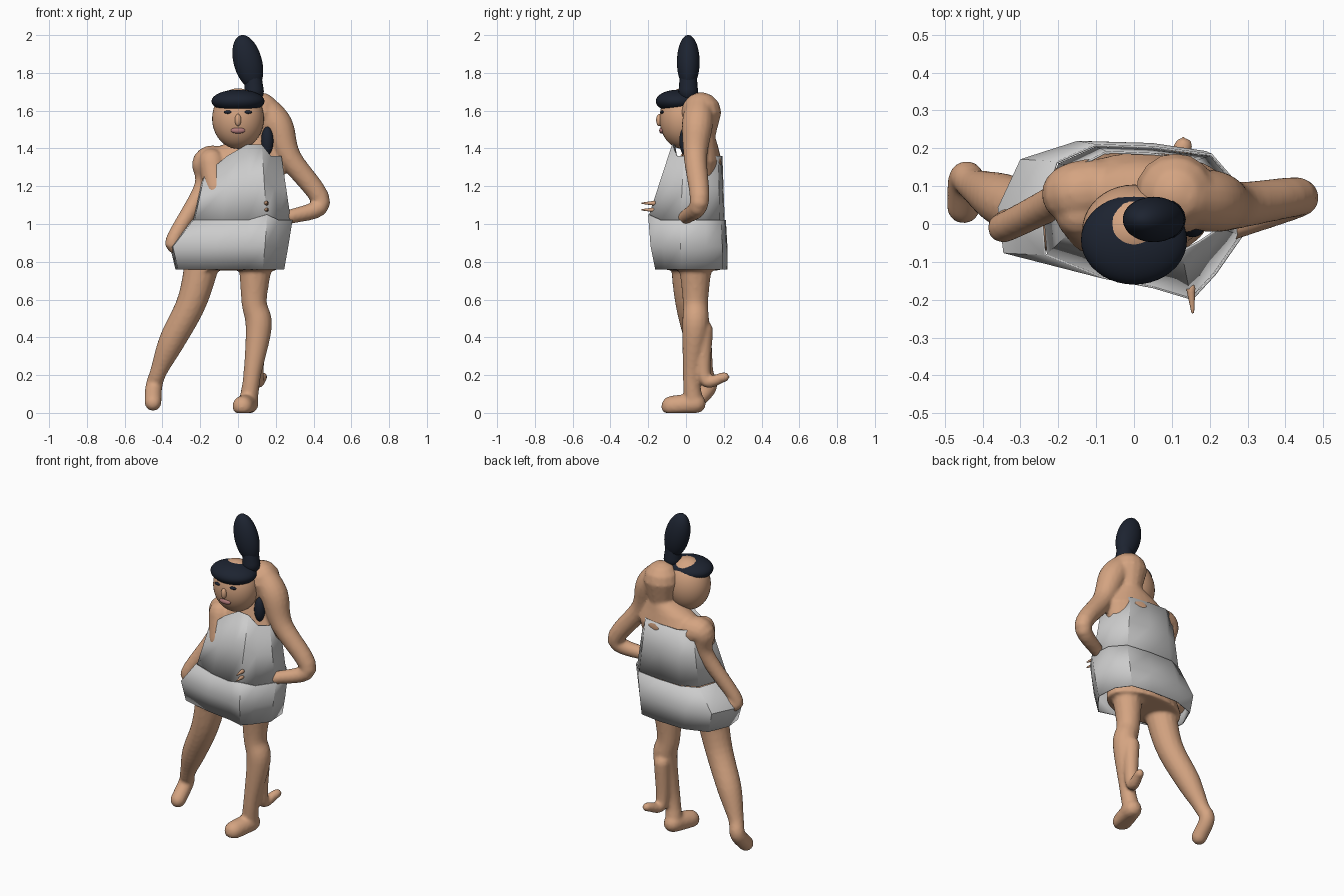
import bpy, bmesh, math
from mathutils import Vector

if "Cube" in bpy.data.objects:
    bpy.data.objects.remove(bpy.data.objects["Cube"])


def material(name, rgb):
    m = bpy.data.materials.new(name)
    m.diffuse_color = (*rgb, 1)
    m.use_nodes = True
    m.node_tree.nodes["Principled BSDF"].inputs["Base Color"].default_value = m.diffuse_color
    return m


SKIN = material("skin", (0.66, 0.37, 0.22))
HAIR = material("dark_hair", (0.012, 0.017, 0.03))
LIPS = material("lips", (0.45, 0.2, 0.2))


def make(name, bm, mat=None, angle=60):
    bmesh.ops.recalc_face_normals(bm, faces=bm.faces)
    me = bpy.data.meshes.new(name)
    bm.to_mesh(me)
    bm.free()
    ob = bpy.data.objects.new(name, me)
    bpy.context.collection.objects.link(ob)
    if mat:
        me.materials.append(mat)
    bpy.ops.object.select_all(action='DESELECT')
    ob.select_set(True)
    bpy.context.view_layer.objects.active = ob
    bpy.ops.object.shade_smooth_by_angle(angle=math.radians(angle))
    return ob


def loft(bm, rings, caps=True):
    rows = [[bm.verts.new(p) for p in ring] for ring in rings]
    n = len(rows[0])
    for a, b in zip(rows, rows[1:]):
        for i in range(n):
            j = (i + 1) % n
            bm.faces.new((a[i], a[j], b[j], b[i]))
    if caps:
        bm.faces.new(rows[0][::-1])
        bm.faces.new(rows[-1])


def limb(bm, *pts, n=16, steps=6):
    """Round-ended limb through a few (x, y, z, radius) points."""
    P = [Vector(p) for p in pts]
    P = [2 * P[0] - P[1]] + P + [2 * P[-1] - P[-2]]
    S = []
    for a, b, c, d in zip(P, P[1:], P[2:], P[3:]):
        for k in range(steps):
            t = k / steps
            S.append(0.5 * (2 * b + (c - a) * t + (2 * a - 5 * b + 4 * c - d) * t * t
                            + (3 * b - 3 * c + d - a) * t ** 3))
    S.append(P[-2])
    pos, rad = [s.to_3d() for s in S], [s[3] for s in S]
    t0, t1 = (pos[1] - pos[0]).normalized(), (pos[-1] - pos[-2]).normalized()
    arc = [math.radians(a) for a in (80, 55, 28)]
    p0, r0, p1, r1 = pos[0], rad[0], pos[-1], rad[-1]
    pos = [p0 - t0 * r0 * math.sin(a) for a in arc] + pos + [p1 + t1 * r1 * math.sin(a) for a in arc[::-1]]
    rad = [r0 * math.cos(a) for a in arc] + rad + [r1 * math.cos(a) for a in arc[::-1]]
    q, prev, rings = t0.to_track_quat('Z', 'Y'), t0, []
    for i, (p, r) in enumerate(zip(pos, rad)):
        t = (pos[min(i + 1, len(pos) - 1)] - pos[max(i - 1, 0)]).normalized()
        q = prev.rotation_difference(t) @ q
        prev = t
        angles = [2 * math.pi * k / n for k in range(n)]
        rings.append([p + q @ Vector((r * math.cos(a), r * math.sin(a), 0)) for a in angles])
    loft(bm, rings)


def ball(name, loc, scale, mat, tilt=0):
    bpy.ops.mesh.primitive_uv_sphere_add(segments=40, ring_count=24, radius=1, location=loc,
                                         rotation=(0, math.radians(tilt), 0))
    ob = bpy.context.object
    ob.name, ob.scale = name, scale
    ob.data.materials.append(mat)
    bpy.ops.object.shade_smooth()


# Body: elliptical torso rings (x, y, z, half width, half depth)
bm = bmesh.new()
torso = [(-.04, .04, .755, .25, .15), (.01, .04, 1.05, .19, .12), (.03, .08, 1.33, .23, .11),
         (.06, .08, 1.41, .16, .09), (.11, .08, 1.48, .07, .07)]
turn = [k * math.pi / 12 for k in range(24)]
loft(bm, [[(x + w * math.cos(a), y + d * math.sin(a), z) for a in turn] for x, y, z, w, d in torso])

# Rear head mass, and the sweep from it down into the bent arm
limb(bm, (.11, .08, 1.5, .085), (.11, .08, 1.59, .108))
limb(bm, (.13, .07, 1.62, .075), (.21, .06, 1.52, .082), (.275, .05, 1.35, .062), (.44, .07, 1.11, .05),
     (.25, -.01, 1.03, .036))
# Hanging arm and the chest beside the bodice
limb(bm, (-.1, .09, 1.33, .085), (-.165, .08, 1.32, .08), (-.185, .07, 1.19, .05), (-.345, -.01, .91, .04),
     (-.29, .03, .89, .04))
limb(bm, (-.14, .03, 1.33, .07), (-.11, -.01, 1.18, .07))
# Outer leg with lifted heel
limb(bm, (-.17, .01, .88, .1), (-.24, .02, .6, .08), (-.35, .065, .38, .07), (-.42, .1, .22, .045),
     (-.445, .12, .14, .045), (-.45, .045, .055, .045))
# Standing leg, its foot and the backward spur at the ankle
limb(bm, (.1, .05, .88, .1), (.085, .05, .6, .068), (.11, .05, .46, .07), (.075, .03, .2, .047),
     (.055, .04, .06, .05))
limb(bm, (.055, .05, .05, .055), (.025, -.075, .035, .056))
limb(bm, (.1, .095, .44, .048), (.1, .1, .18, .036), (.13, .205, .19, .026))
for v in bm.verts:
    v.co.z = max(v.co.z, 0)
body = make("body", bm, SKIN)
fuse = body.modifiers.new("fuse", 'REMESH')
fuse.mode, fuse.voxel_size, fuse.use_smooth_shade = 'VOXEL', 0.01, True
soften = body.modifiers.new("soften", 'SMOOTH')
soften.factor, soften.iterations = 0.5, 4

# Dress: one creased waist outline; neckline, flare and hem are derived from it
outline = [(-.23, -.08), (-.08, -.14), (.05, -.165), (.15, -.195), (.21, -.13), (.28, -.03),
           (.27, .1), (.2, .18), (.05, .2), (-.1, .205), (-.2, .16), (-.24, .04)]


def waist(x, y):
    return Vector((x, y, 1.02 + (.03 if y < -.17 else 0)))


def neck(x, y):
    z = 1.42 if y < -.15 else 1.26 if x < -.2 else 1.36
    return Vector((.03 + (x - .03) * .8, y * (.38 if y < 0 else .94), z))


def flare(x, y):
    return Vector((x * (1.5 if x < 0 else .95), y * (.96 if y < 0 else 1.07), .88))


def hem(x, y):
    p = flare(x, y)
    return Vector((p.x * .92, p.y * (.87 if y < 0 else 1), .76))


def cloth(name, rings):
    bm = bmesh.new()
    loft(bm, rings, caps=False)
    mod = make(name, bm, angle=35).modifiers.new("cloth", 'SOLIDIFY')
    mod.thickness, mod.offset = 0.006, -1


low, high = [waist(*p) for p in outline], [neck(*p) for p in outline]
cloth("dress_bodice", [low, [a.lerp(b, .5) for a, b in zip(low, high)], high])
belt = [Vector((p.x * 1.03, p.y * 1.03, p.z)) for p in low]
cloth("dress_skirt", [[hem(*p) for p in outline], [flare(*p) for p in outline], belt])

# Head and face
ball("head", (0, -.018, 1.558), (.137, .122, .16), SKIN)
ball("nose", (0, -.142, 1.55), (.017, .016, .032), SKIN)
ball("mouth", (0, -.128, 1.495), (.038, .014, .016), LIPS)
for s in (-1, 1):
    ball("eye", (s * .05, -.125, 1.592), (.025, .01, .009), HAIR)

# Hair cap: flat lens with the crown of the head showing through
ball("hair_cap", (0, -.042, 1.65), (.14, .118, .061), HAIR)

# Upright ponytail with its narrow base, and the loose lock at the neck
ball("ponytail", (.052, .012, 1.858), (.075, .06, .146), HAIR, tilt=-15)
bm = bmesh.new()
limb(bm, (.085, .012, 1.7, .052), (.08, .012, 1.78, .045))
make("ponytail_base", bm, HAIR)
ball("neck_lock", (.155, -.005, 1.44), (.032, .03, .075), HAIR)

# Fingertips poking through at the waist front
bm = bmesh.new()
for z in (1.075, 1.11):
    limb(bm, (.15, -.17, z, .012), (.155, -.232, z, .004))
make("fingertips", bm, SKIN)
